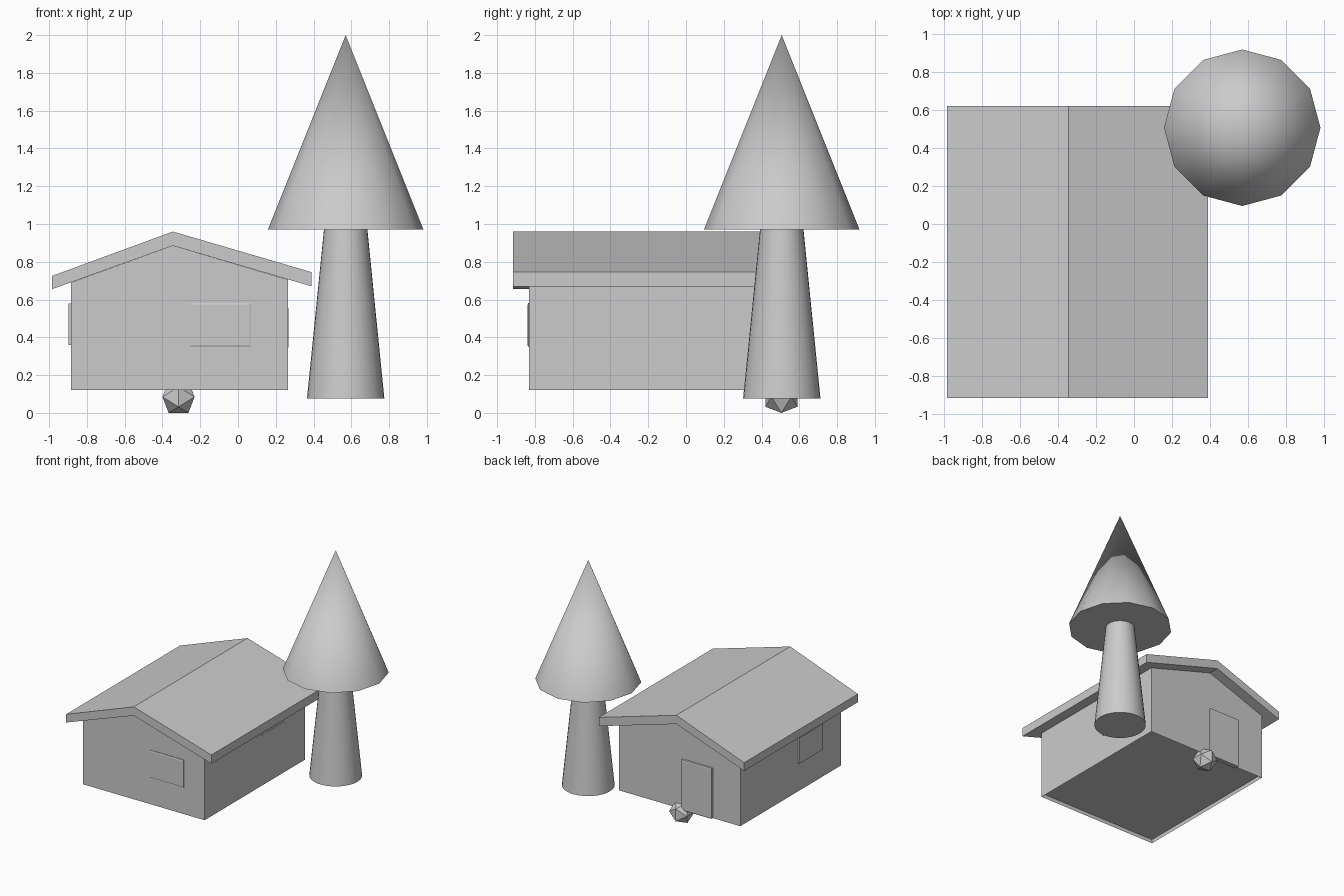
import bpy
import bmesh
from math import radians
from mathutils import Matrix

cube = bpy.data.objects.get("Cube")
if cube:
    bpy.data.objects.remove(cube, do_unlink=True)

grey = bpy.data.materials.new("plain grey")
grey.use_nodes = True
COLOUR = (0.6, 0.6, 0.6, 1)
grey.diffuse_color = COLOUR
grey.node_tree.nodes["Principled BSDF"].inputs["Base Color"].default_value = COLOUR


def finish(bm, name, smooth=False):
    bmesh.ops.recalc_face_normals(bm, faces=bm.faces)
    mesh = bpy.data.meshes.new(name)
    bm.to_mesh(mesh)
    bm.free()
    mesh.materials.append(grey)
    obj = bpy.data.objects.new(name, mesh)
    bpy.context.collection.objects.link(obj)
    if smooth:
        bpy.ops.object.select_all(action="DESELECT")
        obj.select_set(True)
        bpy.context.view_layer.objects.active = obj
        bpy.ops.object.shade_smooth_by_angle(angle=radians(40))
    return obj


def extruded(profile, y0, y1):
    """Extrude an x-z outline along y."""
    bm = bmesh.new()
    face = bm.faces.new([bm.verts.new((x, y0, z)) for x, z in profile])
    grown = bmesh.ops.extrude_face_region(bm, geom=[face])["geom"]
    bmesh.ops.translate(bm, vec=(0, y1 - y0, 0),
                        verts=[g for g in grown if isinstance(g, bmesh.types.BMVert)])
    return bm


def panel(name, low, high, axis, side, bevel=0.0):
    """Box on a wall whose outer face is optionally inset to a sloping rim."""
    bm = bmesh.new()
    bmesh.ops.create_cube(bm, size=1)
    for v in bm.verts:
        v.co = [low[i] + (v.co[i] + 0.5) * (high[i] - low[i]) for i in range(3)]
    if bevel:
        bm.normal_update()
        outer = [f for f in bm.faces if f.normal[axis] * side > 0.9]
        bmesh.ops.inset_region(bm, faces=outer, thickness=bevel, depth=0.003)
    return finish(bm, name)


def cone(name, r0, r1, z0, z1, sides):
    bm = bmesh.new()
    bmesh.ops.create_cone(bm, cap_ends=True, segments=sides, radius1=r0, radius2=r1,
                          depth=z1 - z0,
                          matrix=Matrix.Translation((0.57, 0.507, (z0 + z1) / 2)))
    return finish(bm, name, smooth=True)


# House walls with gables and a shallow recess under the floor
FRONT, BACK, LEFT, RIGHT, FLOOR, RIDGE = -0.83, 0.53, -0.885, 0.265, 0.12, -0.345
bm = extruded([(LEFT, FLOOR), (RIGHT, FLOOR), (RIGHT, 0.705), (RIDGE, 0.885), (LEFT, 0.69)],
              FRONT, BACK)
bmesh.ops.recalc_face_normals(bm, faces=bm.faces)
under = [f for f in bm.faces if f.normal.z < -0.9]
bmesh.ops.inset_region(bm, faces=under, thickness=0.006)
bmesh.ops.translate(bm, vec=(0, 0, 0.03), verts=under[0].verts)
finish(bm, "house_walls")

# Roof slab
finish(extruded([(-0.985, 0.725), (RIDGE, 0.96), (0.39, 0.745),
                 (0.39, 0.67), (RIDGE, 0.885), (-0.985, 0.655)], -0.917, 0.622), "roof")

# Windows and door
panel("front_window", (-0.255, FRONT - 0.005, 0.35), (0.07, FRONT + 0.02, 0.583), 1, -1, 0.012)
panel("left_window", (RIGHT - 0.02, -0.07, 0.345), (RIGHT + 0.002, 0.25, 0.555), 0, 1)
panel("right_window", (LEFT - 0.013, -0.57, 0.36), (LEFT + 0.02, -0.25, 0.58), 0, -1)
panel("back_door", (-0.625, BACK - 0.02, FLOOR), (-0.34, BACK + 0.018, 0.55), 1, 1, 0.01)

# Tree
cone("tree_trunk", 0.205, 0.112, 0.075, 1.0, 32)
cone("tree_crown", 0.412, 0.0, 0.97, 2.0, 12)

# Low-poly knob by the door, resting on an edge
A = 0.0525
B = A * 1.618
bm = bmesh.new()
for s in (-1, 1):
    for t in (-1, 1):
        for p in ((s * A, 0, t * B), (s * B, t * A, 0), (0, s * B, t * A)):
            bm.verts.new(p)
bmesh.ops.convex_hull(bm, input=bm.verts)
bmesh.ops.translate(bm, vec=(-0.315, 0.505, B), verts=bm.verts)
finish(bm, "round_knob")
